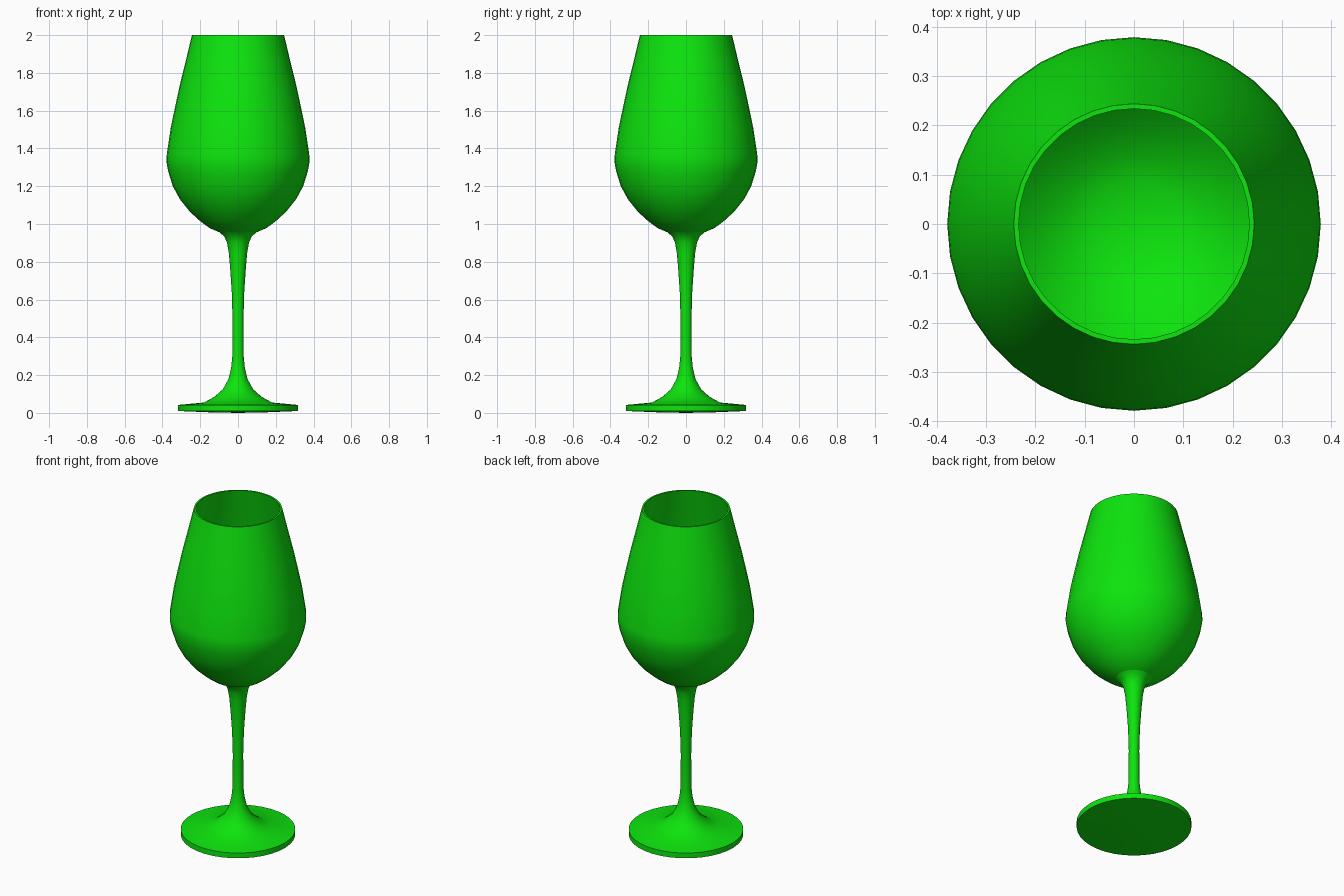
import bpy, bmesh, math

SIDES = 36
WALL = 0.01

cube = bpy.data.objects.get("Cube")
if cube:
    bpy.data.objects.remove(cube, do_unlink=True)

green = bpy.data.materials.new("bright_green")
green.use_nodes = True
colour = (0.004, 0.78, 0.004, 1)
green.diffuse_color = colour
green.node_tree.nodes["Principled BSDF"].inputs["Base Color"].default_value = colour


def lathe(name, profile):
    """Turn a (radius, height) profile about z; a zero radius becomes a pole."""
    bm = bmesh.new()
    rings = []
    for r, z in profile:
        if r == 0:
            rings.append([bm.verts.new((0, 0, z))] * SIDES)
        else:
            turns = [math.tau * i / SIDES for i in range(SIDES)]
            rings.append([bm.verts.new((r * math.cos(a), r * math.sin(a), z)) for a in turns])
    for low, high in zip(rings, rings[1:]):
        for i in range(SIDES):
            j = (i + 1) % SIDES
            corners = dict.fromkeys((low[i], low[j], high[j], high[i]))
            bm.faces.new(list(corners))
    mesh = bpy.data.meshes.new(name)
    bm.to_mesh(mesh)
    bm.free()
    mesh.materials.append(green)
    obj = bpy.data.objects.new(name, mesh)
    bpy.context.collection.objects.link(obj)
    bpy.ops.object.select_all(action="DESELECT")
    obj.select_set(True)
    bpy.context.view_layer.objects.active = obj
    bpy.ops.object.shade_smooth_by_angle(angle=math.radians(35))
    return obj


# Foot disc flaring up into the slim stem
foot_and_stem = [
    (0, 0), (0.15, 0.003), (0.318, 0.01), (0.318, 0.042), (0.18, 0.055),
    (0.125, 0.085), (0.08, 0.125), (0.05, 0.18), (0.036, 0.24), (0.03, 0.3),
    (0.029, 0.5), (0.033, 0.64), (0.041, 0.76), (0.049, 0.85), (0.058, 0.9),
    (0.073, 0.935), (0.1, 0.957),
]
lathe("foot_and_stem", foot_and_stem)

# Bowl: outer wall up to the rim, then the inner wall back down to the centre
outer = [
    (0.1, 0.957), (0.15, 0.978), (0.2, 1.015), (0.255, 1.065), (0.307, 1.13),
    (0.345, 1.2), (0.37, 1.28), (0.379, 1.33), (0.377, 1.37), (0.356, 1.51),
    (0.331, 1.63), (0.307, 1.74), (0.275, 1.87), (0.244, 2),
]
inner = [(r - WALL, z + WALL * max(0, 1.33 - z) / 0.37) for r, z in reversed(outer)]
lathe("bowl", outer + inner + [(0, 0.955)])
